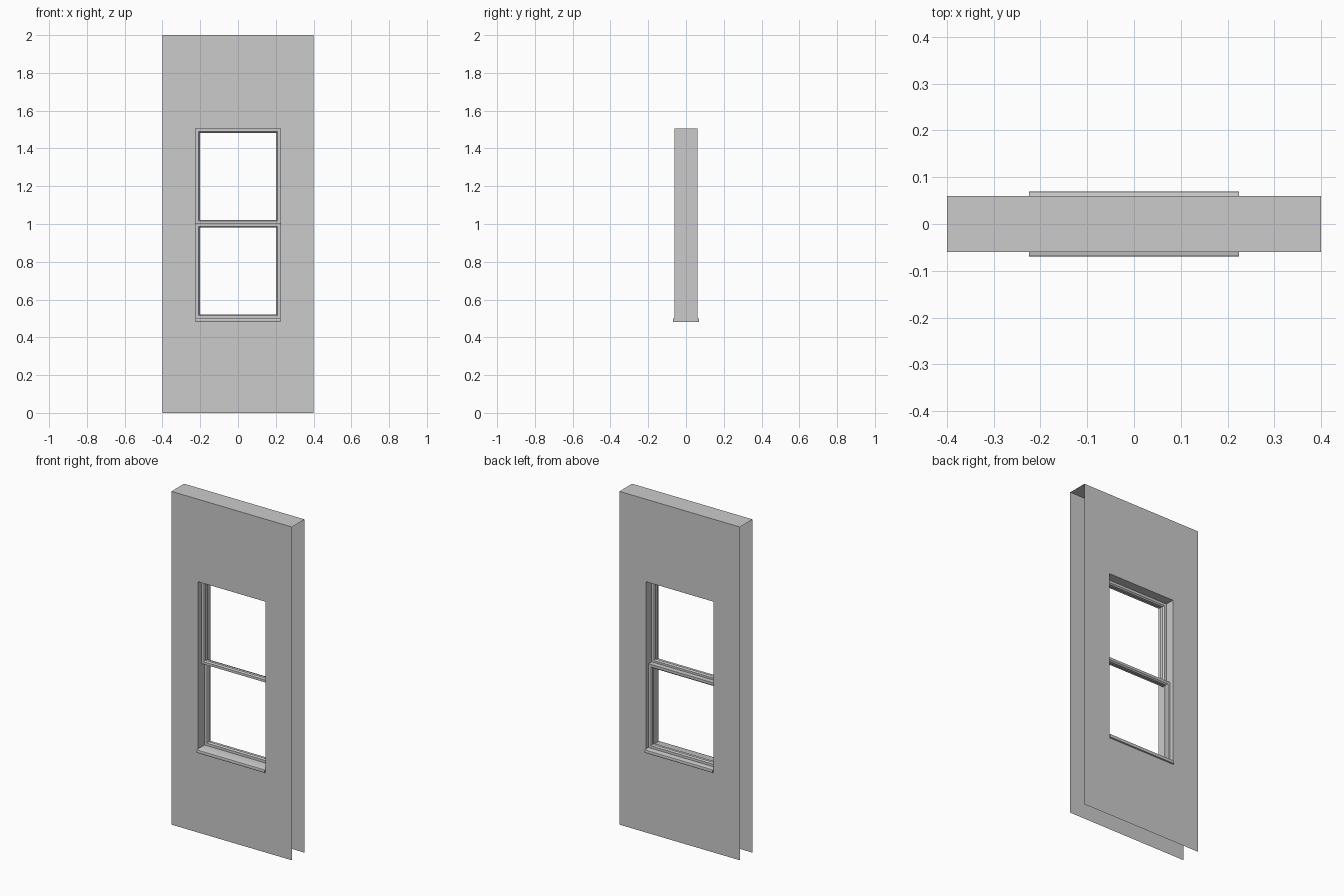
import bpy, bmesh

if "Cube" in bpy.data.objects:
    bpy.data.objects.remove(bpy.data.objects["Cube"])

W, D, H = 0.4, 0.06, 2.0            # wall half width, half depth, height
X, Z0, Z1 = 0.225, 0.5, 1.505       # window opening
SILL = 0.48


def finish(name, bm):
    bmesh.ops.remove_doubles(bm, verts=bm.verts, dist=1e-5)
    me = bpy.data.meshes.new(name)
    bm.to_mesh(me)
    bm.free()
    ob = bpy.data.objects.new(name, me)
    bpy.context.collection.objects.link(ob)
    bpy.ops.object.select_all(action='DESELECT')
    ob.select_set(True)
    bpy.context.view_layer.objects.active = ob
    bpy.ops.object.shade_smooth_by_angle(angle=0.6)
    return ob


def face(bm, pts):
    return bm.faces.new([bm.verts.new(p) for p in pts])


def rect(x, z0, z1, y):
    return [(-x, y, z0), (x, y, z0), (x, y, z1), (-x, y, z1)]


def bridge(bm, a, b):
    for i in range(4):
        j = (i + 1) % 4
        face(bm, (a[i], a[j], b[j], b[i]))


# Wall: two sheets with a window hole, reveal and top cap; ends and bottom open
bm = bmesh.new()
for y in (-D, D):
    outer, hole = rect(W, 0, H, y), rect(X, SILL, Z1, y)
    bridge(bm, outer, hole) if y < 0 else bridge(bm, hole, outer)
bridge(bm, rect(X, SILL, Z1, -D), rect(X, SILL, Z1, D))
face(bm, [(-W, -D, H), (W, -D, H), (W, D, H), (-W, D, H)])
finish("wall", bm)


# Sash: mitred rectangular ring with chamfered inner edges
def sash(name, z0, z1, y0, y1):
    t, c = 0.022, 0.007
    profile = [(0, y0), (t - c, y0), (t, y0 + c), (t, y1 - c), (t - c, y1), (0, y1)]
    loops = [rect(X - 0.0005 - o, z0 + o, z1 - o, y) for o, y in profile]
    bm = bmesh.new()
    for i, loop in enumerate(loops):
        bridge(bm, loop, loops[(i + 1) % len(loops)])
    finish(name, bm)


sash("upper_sash", 1.0, Z1, -0.025, 0.005)
sash("lower_sash", Z0, 1.003, 0.005, 0.035)

# Sill: shallow board projecting past both wall faces
bm = bmesh.new()
bmesh.ops.create_cube(bm, size=1)
for v in bm.verts:
    v.co = (v.co.x * 2 * X, v.co.y * 0.14, v.co.z * (Z0 - SILL) + (Z0 + SILL) / 2)
long_edges = [e for e in bm.edges if abs(e.verts[0].co.x - e.verts[1].co.x) > 0.1]
bmesh.ops.bevel(bm, geom=long_edges, offset=0.004, segments=2, profile=0.5, affect='EDGES')
finish("sill", bm)
